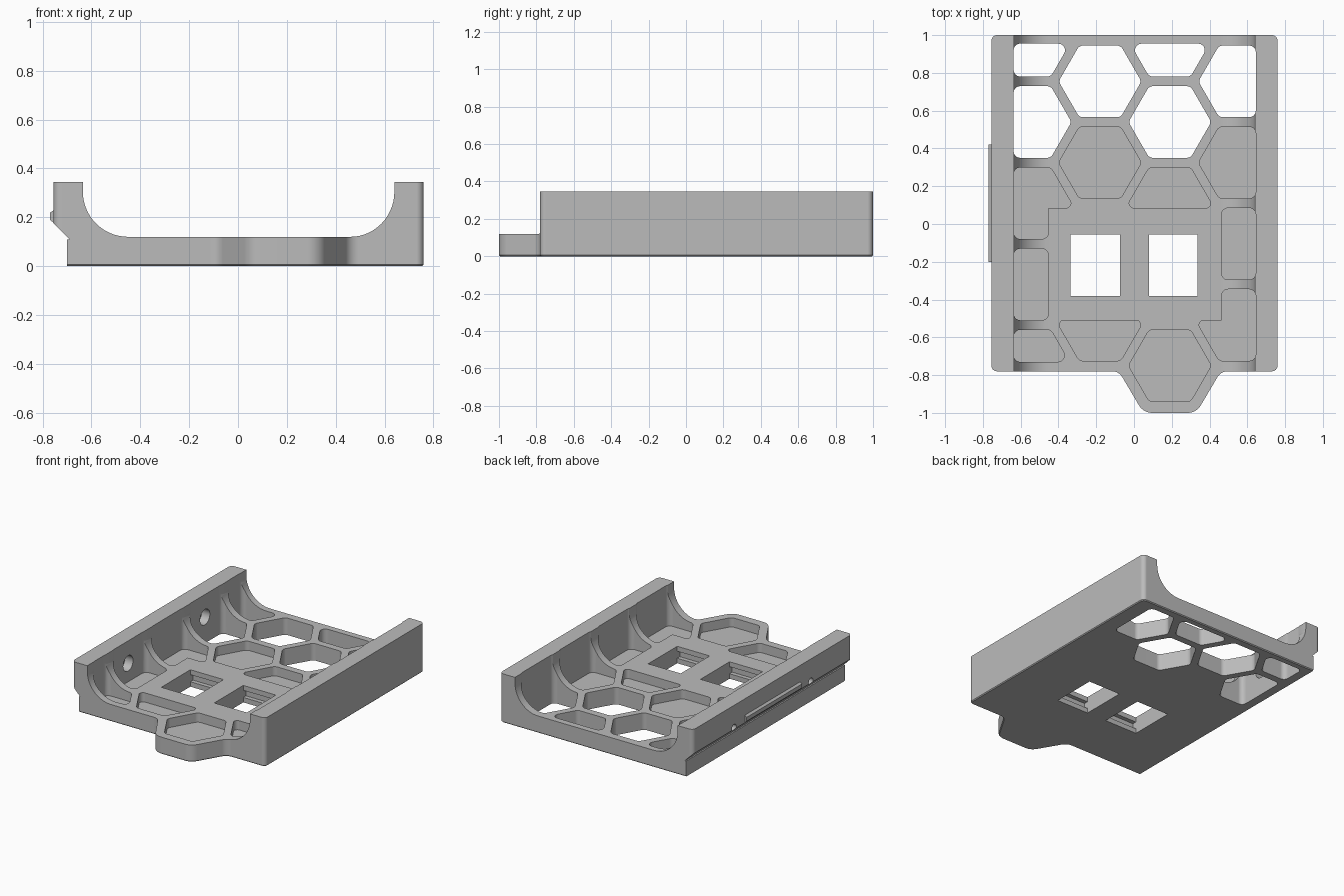
import bpy
import bmesh
from math import cos, sin, pi, radians
from mathutils import Vector

if "Cube" in bpy.data.objects:
    bpy.data.objects.remove(bpy.data.objects["Cube"], do_unlink=True)

HEIGHT, PLATE, FLOOR = 0.345, 0.12, 0.055
HEX_R, COL, ROW = 0.219, 0.37, 0.43

grey = bpy.data.materials.new("light grey")
grey.use_nodes = True
grey.diffuse_color = (0.5, 0.5, 0.5, 1)
grey.node_tree.nodes["Principled BSDF"].inputs["Base Color"].default_value = (0.5, 0.5, 0.5, 1)


def prism(name, pts, lo, hi, axis="Z", chamfer=0.0):
    """Extrude a 2D outline along one axis."""
    place = {"X": lambda p, t: (t, p[0], p[1]),
             "Y": lambda p, t: (p[0], t, p[1]),
             "Z": lambda p, t: (p[0], p[1], t)}[axis]
    bm = bmesh.new()
    face = bm.faces.new([bm.verts.new(place(p, lo)) for p in pts])
    rim = list(face.edges)
    grown = bmesh.ops.extrude_face_region(bm, geom=[face], use_keep_orig=True)["geom"]
    shift = Vector(place((0, 0), hi)) - Vector(place((0, 0), lo))
    bmesh.ops.translate(bm, vec=shift, verts=[g for g in grown if isinstance(g, bmesh.types.BMVert)])
    bmesh.ops.recalc_face_normals(bm, faces=bm.faces)
    if chamfer:
        bmesh.ops.bevel(bm, geom=rim, offset=chamfer, segments=1, affect="EDGES")
    mesh = bpy.data.meshes.new(name)
    bm.to_mesh(mesh)
    bm.free()
    mesh.materials.append(grey)
    obj = bpy.data.objects.new(name, mesh)
    bpy.context.collection.objects.link(obj)
    return obj


def rounded(pts, radius, steps=6):
    """Round the corners of an outline; radius is one value or one per corner."""
    out, n = [], len(pts)
    radii = radius if isinstance(radius, list) else [radius] * n
    for i, r in enumerate(radii):
        p, a, b = Vector(pts[i]), Vector(pts[i - 1]), Vector(pts[(i + 1) % n])
        u, v = (a - p), (b - p)
        half = u.angle(v) / 2
        d = min(r / max(abs(sin(half) / cos(half)), 0.01), 0.45 * u.length, 0.45 * v.length)
        s, e = p + u.normalized() * d, p + v.normalized() * d
        c = p + (u.normalized() + v.normalized()).normalized() * d / cos(half)
        rad = (s - c).length
        for k in range(steps + 1):
            t = k / steps
            # sweep the arc by normalised blending of the end directions
            out.append(c + (s - c).normalized().slerp((e - c).normalized(), t) * rad)
    return out


def clip(pts, axis, limit, sign):
    """Keep the part of a convex outline where sign * coordinate <= sign * limit."""
    out = []
    for i, q in enumerate(pts):
        p = pts[i - 1]
        dp, dq = sign * (p[axis] - limit), sign * (q[axis] - limit)
        if dp * dq < 0:
            t = dp / (dp - dq)
            out.append(tuple(p[k] + t * (q[k] - p[k]) for k in (0, 1)))
        if dq <= 0:
            out.append(q)
    return out


def area(pts):
    return abs(sum(pts[i - 1][0] * q[1] - q[0] * pts[i - 1][1] for i, q in enumerate(pts))) / 2


def rect(x0, x1, y0, y1):
    return [(x0, y0), (x1, y0), (x1, y1), (x0, y1)]


def arc(cx, cz, rx, rz, a0, a1, steps=14):
    angles = [radians(a0 + (a1 - a0) * k / steps) for k in range(steps + 1)]
    return [(cx + rx * cos(a), cz + rz * sin(a)) for a in angles]


def cut(target, cutter, mode="DIFFERENCE"):
    mod = target.modifiers.new("cut", "BOOLEAN")
    mod.operation, mod.solver, mod.object = mode, "EXACT", cutter
    bpy.context.view_layer.objects.active = target
    bpy.ops.object.modifier_apply(modifier=mod.name)
    bpy.data.objects.remove(cutter, do_unlink=True)


# Tray footprint with the front tab
outline = [(-0.755, -0.78), (-0.08, -0.78), (0.05, -1.0), (0.33, -1.0),
           (0.46, -0.78), (0.76, -0.78), (0.76, 1.0), (-0.755, 1.0)]
tray = prism("tray", rounded(outline, [0.03, 0.06, 0.08, 0.08, 0.06, 0.03, 0.03, 0.03]),
             0, HEIGHT, chamfer=0.006)

# Channel between the side walls, with curved flanks
channel = ([(-0.635, 0.5)] + arc(-0.45, 0.305, 0.185, 0.185, 180, 270)
           + arc(0.46, 0.305, 0.18, 0.185, 270, 360) + [(0.64, 0.5)])
cut(tray, prism("channel_cutter", channel, -1.2, 1.2, "Y"))

# Undercut along the outside of one wall
undercut = [(-0.9, -0.05), (-0.70, -0.05), (-0.70, 0.11), (-0.69, 0.11), (-0.76, 0.18), (-0.9, 0.18)]
cut(tray, prism("undercut_cutter", undercut, -1.2, 1.2, "Y"))

# Honeycomb pockets: clipped to the frame and kept clear of the central pad
FRAME = [(0, -0.637, -1), (0, 0.645, 1), (1, -0.73, -1), (1, 0.955, 1)]
PAD = [(0, -0.453, 1), (0, 0.463, -1), (1, -0.51, 1), (1, 0.085, -1)]
for col in range(-2, 2):
    for row in range(-2, 3):
        cx = 0.19 + COL * col
        cy = 0.11 + ROW * row + (ROW / 2 if col % 2 else 0)
        cell = [(cx + HEX_R * cos(k * pi / 3), cy + HEX_R * sin(k * pi / 3)) for k in range(6)]
        is_tab = col == 0 and row == -2
        if not is_tab:
            for side in FRAME:
                cell = clip(cell, *side)
        if len(cell) < 3 or area(cell) < 0.005:
            continue
        pieces = [p for p in (clip(cell, *side) for side in PAD) if len(p) > 2 and area(p) > 0.005]
        whole = [p for p in pieces if area(p) > area(cell) - 1e-5]
        bottom = -0.1 if cy > 0.5 else FLOOR
        for piece in whole[:1] or pieces:
            cut(tray, prism("pocket_cutter", rounded(piece, 0.035), bottom, 0.5))

# Rectangular windows with an inner catch slot
for x0, x1 in ((-0.335, -0.075), (0.08, 0.335)):
    cut(tray, prism("window_cutter", rect(x0, x1, -0.38, -0.055), -0.1, 0.5))
    cut(tray, prism("slot_cutter", rect(x0, x1, -0.41, -0.025), 0.035, 0.085))

# Stepped round holes through the undercut wall
for y in (0.54, -0.32):
    for r, x_end in ((0.055, -0.70), (0.025, -0.9)):
        circle = arc(y, 0.185, r, r, 0, 345, 23)
        cut(tray, prism("hole_cutter", circle, x_end, -0.6, "X"))

# Latch ridge on the outside of the undercut wall
ridge = [(-0.74, 0.165), (-0.77, 0.19), (-0.77, 0.218), (-0.74, 0.24)]
latch = prism("latch_ridge", ridge, -0.2, 0.42, "Y")

# Smooth the curved walls, keep the flat faces flat
bpy.ops.object.select_all(action="DESELECT")
tray.select_set(True)
bpy.context.view_layer.objects.active = tray
bpy.ops.object.shade_smooth_by_angle(angle=radians(25))
normals = tray.modifiers.new("flat_faces", "WEIGHTED_NORMAL")
normals.keep_sharp = True
